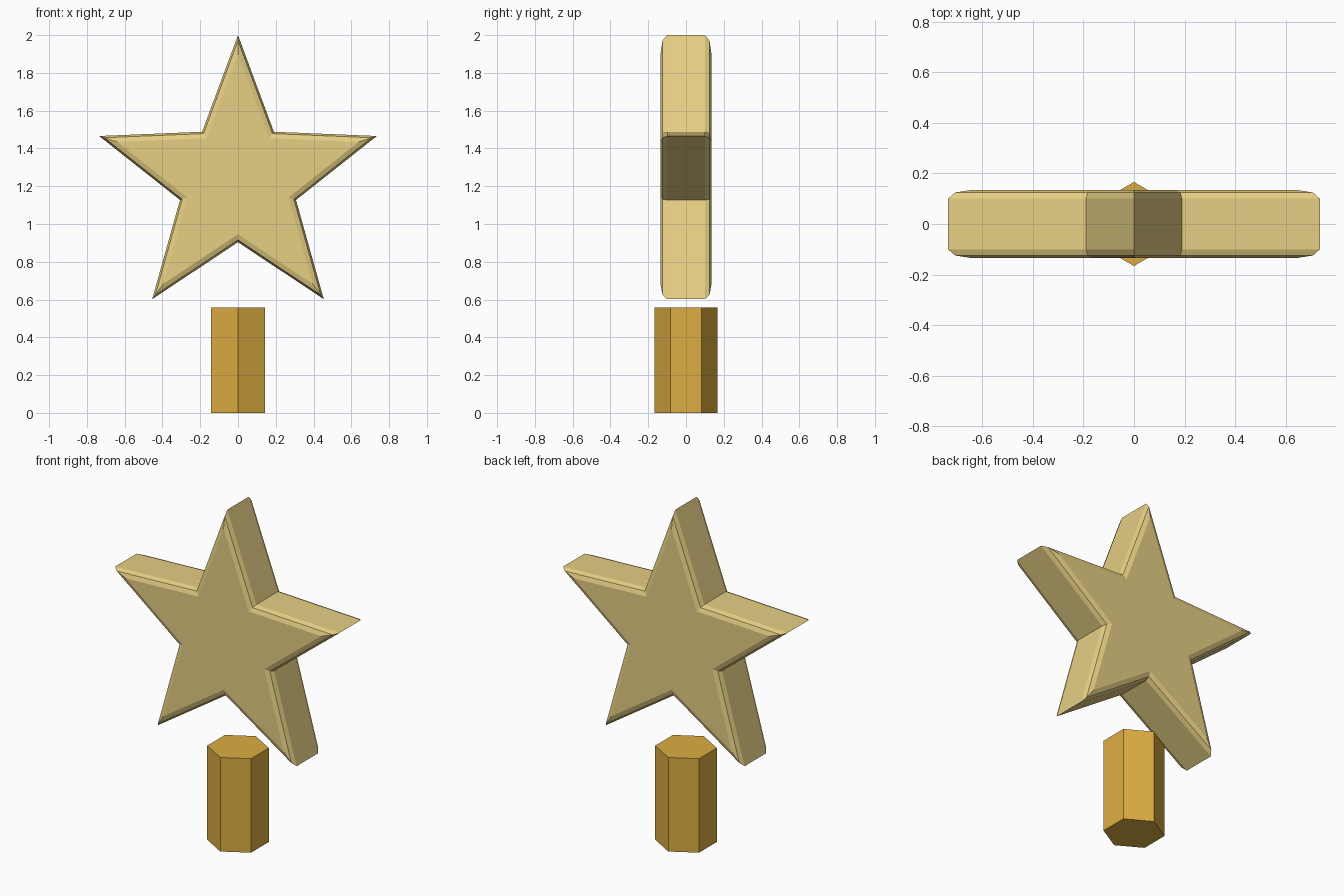
import bpy
import bmesh
from math import sin, cos, pi

cube = bpy.data.objects.get("Cube")
if cube:
    bpy.data.objects.remove(cube, do_unlink=True)


def make_material(name, color):
    mat = bpy.data.materials.new(name)
    mat.use_nodes = True
    mat.diffuse_color = color
    mat.node_tree.nodes["Principled BSDF"].inputs["Base Color"].default_value = color
    return mat


def loft(name, rings, mat):
    """Skin a list of equal-length point rings and cap both ends."""
    bm = bmesh.new()
    loops = [[bm.verts.new(p) for p in ring] for ring in rings]
    n = len(loops[0])
    for a, b in zip(loops, loops[1:]):
        for i in range(n):
            j = (i + 1) % n
            bm.faces.new((a[i], a[j], b[j], b[i]))
    bm.faces.new(loops[0])
    bm.faces.new(loops[-1])
    bmesh.ops.recalc_face_normals(bm, faces=bm.faces)
    mesh = bpy.data.meshes.new(name)
    bm.to_mesh(mesh)
    bm.free()
    mesh.materials.append(mat)
    obj = bpy.data.objects.new(name, mesh)
    bpy.context.collection.objects.link(obj)
    return obj


pale_gold = make_material("pale gold", (0.79, 0.62, 0.23, 1))
deep_gold = make_material("deep gold", (0.72, 0.42, 0.055, 1))

# Star: five points, with a two-step rounded bevel front and back
OUTER, INNER, CENTRE_Z = 0.773, 0.323, 1.227
HALF_DEPTH, BEVEL = 0.135, 0.035
EDGE_DIST = 0.269  # distance from the centre to every outline edge


def star_ring(y, inset):
    scale = 1 - inset / EDGE_DIST
    ring = []
    for i in range(10):
        r = (INNER if i % 2 else OUTER) * scale
        a = i * pi / 5
        ring.append((r * sin(a), y, CENTRE_Z + r * cos(a)))
    return ring


steps = [(HALF_DEPTH - BEVEL * (1 - sin(a)), BEVEL * (1 - cos(a)))
         for a in (0, pi / 4, pi / 2)]
front = [star_ring(-y, inset) for y, inset in reversed(steps)]
back = [star_ring(y, inset) for y, inset in steps]
loft("star", front + back, pale_gold)

# Post: hexagonal prism with corners toward front and back
POST_RADIUS, POST_HEIGHT = 0.166, 0.557
post_rings = [[(POST_RADIUS * sin(i * pi / 3), POST_RADIUS * cos(i * pi / 3), z)
               for i in range(6)] for z in (0, POST_HEIGHT)]
loft("post", post_rings, deep_gold)
